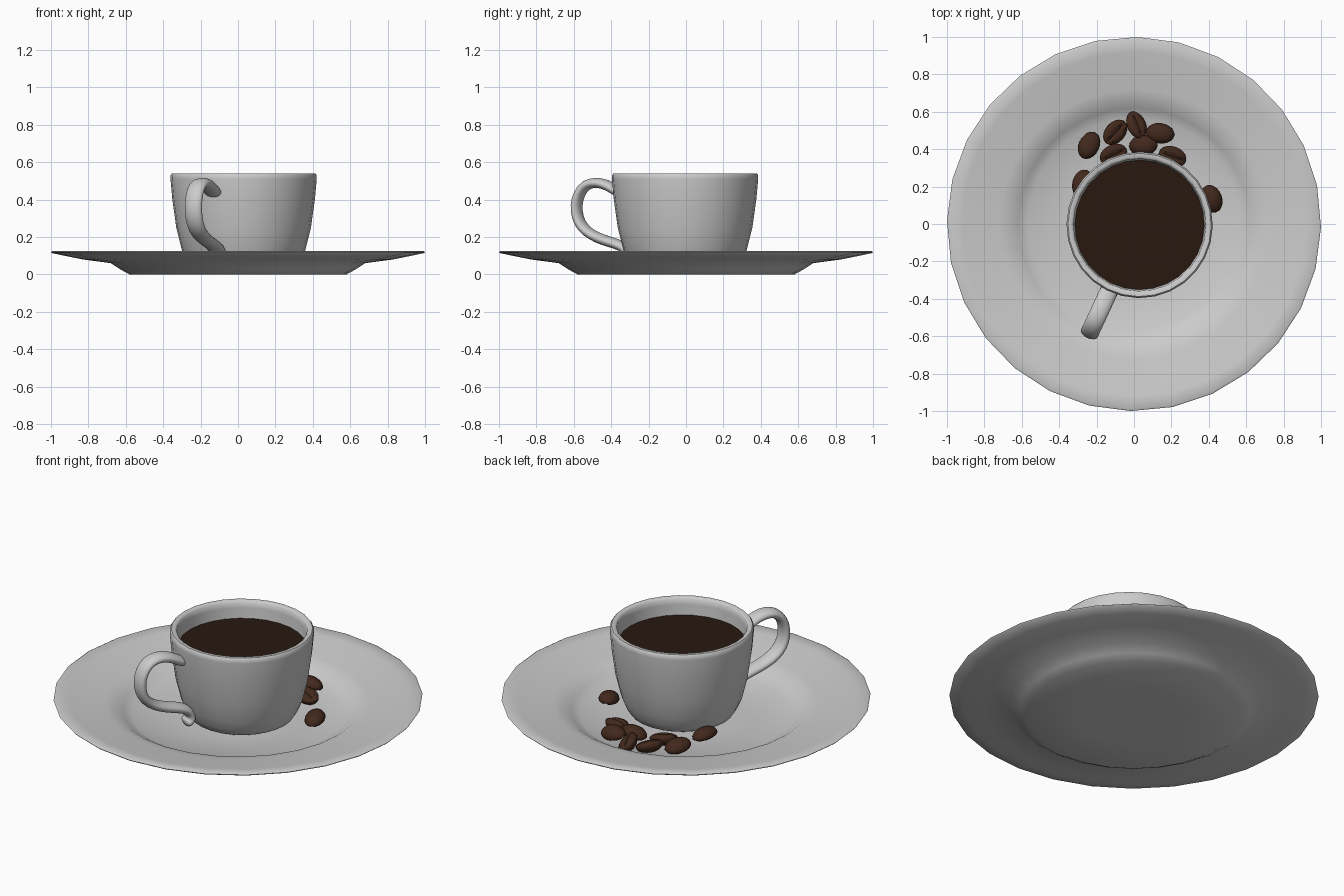
import bpy, bmesh, math
from mathutils import Vector, Euler

if "Cube" in bpy.data.objects:
    bpy.data.objects.remove(bpy.data.objects["Cube"])

CUP = Vector((0.03, -0.005, 0))


def material(name, rgb):
    m = bpy.data.materials.new(name)
    m.diffuse_color = (*rgb, 1)
    m.use_nodes = True
    m.node_tree.nodes["Principled BSDF"].inputs["Base Color"].default_value = m.diffuse_color
    return m


def make_object(name, bm, mat=None, angle=50):
    bmesh.ops.recalc_face_normals(bm, faces=bm.faces)
    me = bpy.data.meshes.new(name)
    bm.to_mesh(me)
    bm.free()
    ob = bpy.data.objects.new(name, me)
    bpy.context.collection.objects.link(ob)
    if mat:
        me.materials.append(mat)
    bpy.ops.object.select_all(action='DESELECT')
    bpy.context.view_layer.objects.active = ob
    ob.select_set(True)
    bpy.ops.object.shade_smooth_by_angle(angle=math.radians(angle))
    return ob


def skin(bm, rings):
    # bridge consecutive vertex rings and cap both ends
    n = len(rings[0])
    for a, b in zip(rings, rings[1:]):
        for i in range(n):
            j = (i + 1) % n
            bm.faces.new((a[i], a[j], b[j], b[i]))
    bm.faces.new(rings[0])
    bm.faces.new(rings[-1])


def lathe(name, profile, centre=Vector(), mat=None, sides=28):
    bm = bmesh.new()
    rings = []
    for r, z in profile:
        ring = []
        for i in range(sides):
            a = math.radians(-1) + math.tau * i / sides
            ring.append(bm.verts.new(centre + Vector((r * math.cos(a), r * math.sin(a), z))))
        rings.append(ring)
    skin(bm, rings)
    return make_object(name, bm, mat)


coffee_mat = material("coffee", (0.02, 0.009, 0.005))
bean_mat = material("roasted_bean", (0.055, 0.022, 0.012))

# Saucer: underside, rim, then upper side down to the well
lathe("saucer", [(0.3, 0), (0.58, 0), (0.63, 0.027), (0.68, 0.06), (0.83, 0.08),
                 (0.93, 0.1), (0.995, 0.114), (1.0, 0.12), (0.99, 0.126),
                 (0.92, 0.117), (0.82, 0.1), (0.72, 0.085), (0.67, 0.076),
                 (0.62, 0.045), (0.57, 0.018), (0.3, 0.015)])

# Cup: outer wall, rounded lip, inner wall
lathe("cup", [(0.15, 0.016), (0.25, 0.018), (0.283, 0.035), (0.305, 0.07), (0.33, 0.13),
              (0.36, 0.25), (0.381, 0.4), (0.391, 0.51), (0.391, 0.53), (0.383, 0.54),
              (0.364, 0.54), (0.354, 0.532), (0.351, 0.5), (0.343, 0.4),
              (0.32, 0.25), (0.27, 0.1), (0.15, 0.06)], CUP)

# Coffee surface
lathe("coffee", [(0.342, 0.425), (0.347, 0.44)], CUP, coffee_mat)

# Handle: oval section swept along a path in the (radius, height) plane
path = [(0.365, 0.43), (0.385, 0.437), (0.42, 0.457), (0.47, 0.483), (0.53, 0.493),
        (0.585, 0.48), (0.625, 0.435), (0.643, 0.37), (0.635, 0.305), (0.605, 0.25),
        (0.55, 0.21), (0.48, 0.183), (0.41, 0.165), (0.355, 0.145), (0.327, 0.113),
        (0.327, 0.08), (0.347, 0.063), (0.362, 0.06)]
out = Vector((-0.42, -0.907, 0)).normalized()
side = Vector((-out.y, out.x, 0))
bm = bmesh.new()
rings = []
last = len(path) - 1
for k, (r, z) in enumerate(path):
    p, q = path[max(k - 1, 0)], path[min(k + 1, last)]
    t = Vector((q[0] - p[0], q[1] - p[1])).normalized()
    normal = out * -t.y + Vector((0, 0, t.x))
    s = 0.7 if k in (0, last) else 1.0
    ring = []
    for i in range(12):
        a = math.tau * i / 12
        ring.append(bm.verts.new(CUP + out * r + Vector((0, 0, z))
                                 + normal * (0.029 * s * math.cos(a))
                                 + side * (0.051 * s * math.sin(a))))
    rings.append(ring)
skin(bm, rings)
handle = make_object("handle", bm, angle=80)
sub = handle.modifiers.new("smooth", 'SUBSURF')
sub.levels = sub.render_levels = 1


# Coffee beans: domed on one side, flat with a groove on the other
def bean(name, x, y, turn, tilt, roll):
    bm = bmesh.new()
    bmesh.ops.create_uvsphere(bm, u_segments=16, v_segments=10, radius=1)
    rot = Euler((math.radians(90), 0, math.radians(90))).to_matrix()
    bmesh.ops.rotate(bm, verts=bm.verts, matrix=rot)
    for v in bm.verts:
        c = v.co
        if c.z > 0:
            c.z *= 0.55
            if abs(c.y) < 0.12:
                c.z -= 0.3 * math.sqrt(max(0, 1 - c.x * c.x))
        c.x, c.y, c.z = c.x * 0.077, c.y * 0.056, c.z * 0.045
    ob = make_object(name, bm, bean_mat, 45)
    ob.location = (x, y, 0.05)
    ob.rotation_euler = Euler([math.radians(d) for d in (roll, tilt, turn)])


beans = [(-0.24, 0.42, 65, 8, 170), (-0.10, 0.49, 48, 6, 20), (0.015, 0.53, 112, 10, 35),
         (0.14, 0.485, -8, 5, 165), (0.05, 0.42, 5, -8, 180), (-0.11, 0.37, 25, 5, 15),
         (0.205, 0.36, -20, 8, 10), (-0.275, 0.215, 75, 5, 190), (0.415, 0.135, 110, -8, 175)]
for n, b in enumerate(beans):
    bean(f"coffee_bean_{n + 1}", *b)
